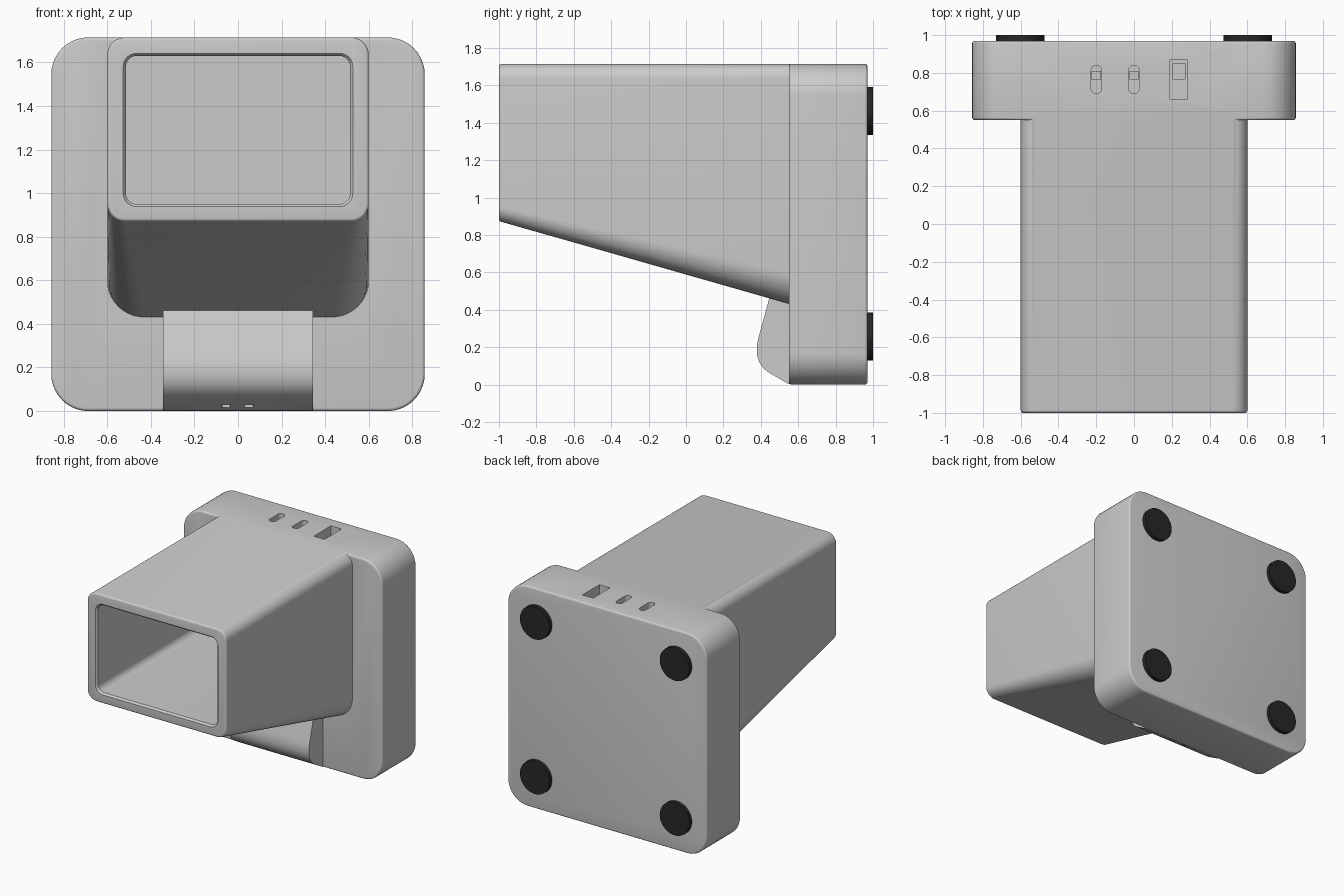
import bpy, bmesh
from math import sin, cos, pi
from mathutils import Matrix

if "Cube" in bpy.data.objects:
    bpy.data.objects.remove(bpy.data.objects["Cube"])


def make_object(name, bm):
    bmesh.ops.recalc_face_normals(bm, faces=bm.faces)
    mesh = bpy.data.meshes.new(name)
    bm.to_mesh(mesh)
    bm.free()
    ob = bpy.data.objects.new(name, mesh)
    bpy.context.collection.objects.link(ob)
    return ob


def loft(name, rings):
    """Skin a list of equal-length closed rings and cap both ends."""
    bm = bmesh.new()
    vs = [[bm.verts.new(p) for p in ring] for ring in rings]
    n = len(vs[0])
    for a, b in zip(vs, vs[1:]):
        for i in range(n):
            bm.faces.new((a[i], a[(i + 1) % n], b[(i + 1) % n], b[i]))
    bm.faces.new(vs[0])
    bm.faces.new(vs[-1])
    return make_object(name, bm)


def round_rect(w, lo, hi, r_lo, r_hi, inset=0, n=10, x=0):
    """2D rounded rectangle, half width w, with separate low and high radii."""
    w, lo, hi = w - inset, lo + inset, hi - inset
    r_lo, r_hi = r_lo - inset, r_hi - inset
    corners = [(w - r_hi, hi - r_hi, r_hi, 0), (-w + r_hi, hi - r_hi, r_hi, 1),
               (-w + r_lo, lo + r_lo, r_lo, 2), (w - r_lo, lo + r_lo, r_lo, 3)]
    return [(x + cx + r * cos((q + k / n) * pi / 2), cz + r * sin((q + k / n) * pi / 2))
            for cx, cz, r, q in corners for k in range(n + 1)]


def at_y(pts, y):
    return [(x, y, z) for x, z in pts]


def at_z(pts, z):
    return [(x, y, z) for x, y in pts]


def boolean(target, tool, op):
    mod = target.modifiers.new(op, 'BOOLEAN')
    mod.operation, mod.solver, mod.object = op, 'EXACT', tool
    bpy.context.view_layer.objects.active = target
    bpy.ops.object.modifier_apply(modifier=mod.name)
    bpy.data.objects.remove(tool)


def smooth(ob):
    bpy.ops.object.select_all(action='DESELECT')
    ob.select_set(True)
    bpy.context.view_layer.objects.active = ob
    bpy.ops.object.shade_smooth_by_angle(angle=0.6)


E = 0.014                                    # small edge rounding
arc = [(E * (1 - sin(k * pi / 8)), E * (1 - cos(k * pi / 8))) for k in range(5)]

# Back plate with rounded corners and softened rims
rings = [at_y(round_rect(0.857, 0, 1.715, 0.17, 0.17, i), 0.55 + d) for i, d in reversed(
    [(E - a, E - b) for a, b in arc])]
rings = [at_y(round_rect(0.857, 0, 1.715, 0.17, 0.17, a), 0.55 + E - sin_d)
         for a, sin_d in [(E * (1 - sin(k * pi / 8)), E * cos(k * pi / 8)) for k in range(5)]]
rings += [at_y([(x, z) for x, _, z in r], 1.52 - r[0][1]) for r in reversed(rings)]
body = loft("body", rings)

# Viewing hood: sloping underside, bottom corners get rounder towards the plate
rings = [at_y(round_rect(0.6, 0.87, 1.7145, 0.08, 0.08, E * (1 - sin(k * pi / 8))),
              -1 + E * (1 - cos(k * pi / 8))) for k in range(5)]
rings.append(at_y(round_rect(0.6, 0.417, 1.7145, 0.172, 0.08), 0.6))
boolean(body, loft("hood", rings), 'UNION')

# Chin block under the hood
p, c, q = (0.39, 0.26), (0.35, 0.118), (0.45, 0.06)
curve = [tuple((1 - t) ** 2 * p[i] + 2 * t * (1 - t) * c[i] + t * t * q[i] for i in (0, 1))
         for t in [k / 12 for k in range(13)]]
profile = [(0.6, 0.48), (0.449, 0.475)] + curve + [(0.55, 0.002), (0.6, 0.002)]
boolean(body, loft("chin", [[(x, y, z) for y, z in profile] for x in (-0.345, 0.345)]), 'UNION')

# Deep rectangular opening with a chamfered lip
rings = [at_y(round_rect(0.515, 0.95, 1.63, 0.05, 0.05, i), y)
         for i, y in ((-0.012, -1.01), (-0.012, -1.0), (0, -0.985), (0, 0.5))]
boolean(body, loft("opening_cutter", rings), 'DIFFERENCE')

# Top pockets: two capsule slots and one rectangular port
pockets = [(-0.2, 0.027, 0.69, 0.84, 0.0265), (0, 0.027, 0.69, 0.84, 0.0265),
           (0.237, 0.046, 0.66, 0.87, 0.003)]
for x, w, lo, hi, r in pockets:
    shape = round_rect(w, lo, hi, r, r, x=x, n=6)
    boolean(body, loft("pocket_cutter", [at_z(shape, 1.62), at_z(shape, 1.75)]), 'DIFFERENCE')

# Two tiny slots at the foot of the chin
for x in (-0.055, 0.05):
    shape = round_rect(0.02, 0.50, 0.525, 0.002, 0.002, x=x, n=2)
    boolean(body, loft("slot_cutter", [at_z(shape, -0.05), at_z(shape, 0.05)]), 'DIFFERENCE')
smooth(body)

# Small switches inside the top pockets
for i, (x, w, lo, hi) in enumerate([(-0.2, 0.025, 0.765, 0.81), (0, 0.025, 0.765, 0.81),
                                    (0.237, 0.035, 0.765, 0.85)]):
    shape = round_rect(w, lo, hi, 0.003, 0.003, x=x, n=2)
    loft(f"switch_{i + 1}", [at_z(shape, 1.61), at_z(shape, 1.65)])

# Dark rubber pads on the back
rubber = bpy.data.materials.new("rubber")
rubber.diffuse_color = (0.02, 0.02, 0.02, 1)
rubber.use_nodes = True
rubber.node_tree.nodes["Principled BSDF"].inputs["Base Color"].default_value = rubber.diffuse_color
for i, (sx, sz) in enumerate([(-1, -1), (1, -1), (-1, 1), (1, 1)]):
    bm = bmesh.new()
    bmesh.ops.create_cone(bm, cap_ends=True, segments=48, radius1=0.128, radius2=0.128, depth=0.04,
                          matrix=Matrix.Translation((sx * 0.602, 0.98, 0.86 + sz * 0.602))
                          @ Matrix.Rotation(pi / 2, 4, 'X'))
    pad = make_object(f"rubber_pad_{i + 1}", bm)
    pad.data.materials.append(rubber)
    smooth(pad)
